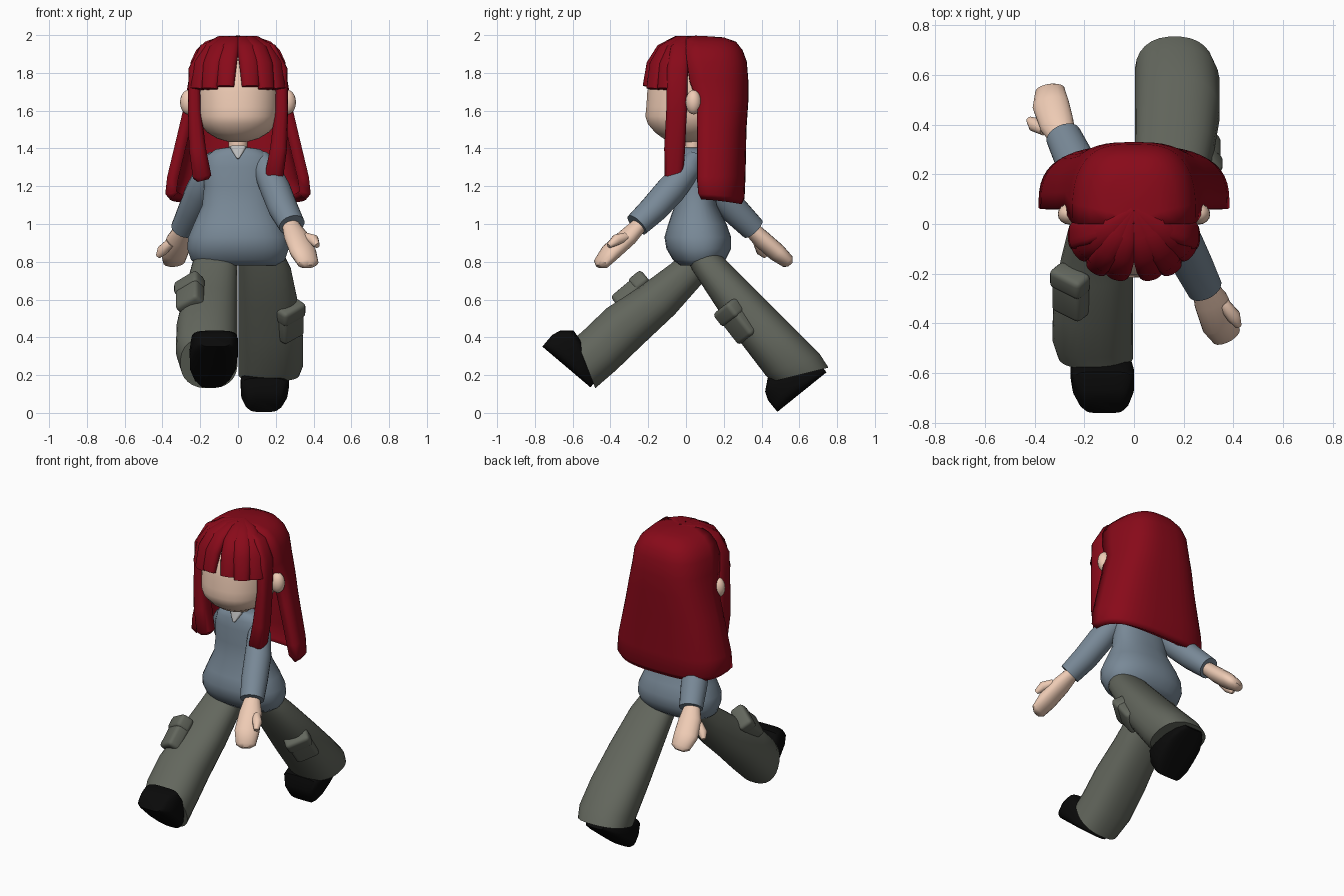
import bpy, bmesh, math
from mathutils import Vector as V, Matrix

if "Cube" in bpy.data.objects:
    bpy.data.objects.remove(bpy.data.objects["Cube"])


def mat(name, *rgb):
    m = bpy.data.materials.new(name)
    m.diffuse_color = (*rgb, 1)
    m.use_nodes = True
    m.node_tree.nodes["Principled BSDF"].inputs["Base Color"].default_value = m.diffuse_color
    return m


RED = mat("hair_red", .25, .003, .01)
BLUE = mat("shirt_blue", .19, .25, .31)
GREEN = mat("trouser_green", .125, .135, .11)
SKIN = mat("skin", .86, .6, .46)
BLACK = mat("shoe_black", .003, .003, .003)
PALE = mat("collar_pale", .5, .5, .5)


def finish(name, bm, m, angle=45, normals=True):
    if normals:
        bmesh.ops.recalc_face_normals(bm, faces=bm.faces)
    me = bpy.data.meshes.new(name)
    bm.to_mesh(me)
    bm.free()
    ob = bpy.data.objects.new(name, me)
    bpy.context.collection.objects.link(ob)
    me.materials.append(m)
    bpy.context.view_layer.objects.active = ob
    for o in bpy.context.selected_objects:
        o.select_set(False)
    ob.select_set(True)
    bpy.ops.object.shade_smooth_by_angle(angle=math.radians(angle))
    return ob


def ring(c, a, b, e=2, n=24):
    """Superellipse ring around c with half axes a and b."""
    pts = []
    for i in range(n):
        t = math.tau * (i + .5) / n
        k, s = math.cos(t), math.sin(t)
        pts.append(V(c) + V(a) * math.copysign(abs(k) ** (2 / e), k)
                   + V(b) * math.copysign(abs(s) ** (2 / e), s))
    return pts


def loft(name, rings, m, angle=45):
    bm = bmesh.new()
    rows = [[bm.verts.new(p) for p in r] for r in rings]
    n = len(rows[0])
    for r, q in zip(rows, rows[1:]):
        for i in range(n):
            bm.faces.new((r[i], r[(i + 1) % n], q[(i + 1) % n], q[i]))
    bm.faces.new(rows[0])
    bm.faces.new(rows[-1])
    return finish(name, bm, m, angle)


def stack(name, levels, m, e=2):
    """Levels of (z, half width, front y, back y)."""
    return loft(name, [ring((0, (f + b) / 2, z), (w, 0, 0), (0, (b - f) / 2, 0), e, 32)
                       for z, w, f, b in levels], m)


def strand(name, pts, widths, thicks, side, m, e=2, n=16):
    """Sweep along pts; widths lie along the side vector."""
    pts, rings = [V(p) for p in pts], []
    for i, p in enumerate(pts):
        d = (pts[min(i + 1, len(pts) - 1)] - pts[max(i - 1, 0)]).normalized()
        s = V(side).normalized()
        s = (s - d * s.dot(d)).normalized()
        rings.append(ring(p, s * widths[i], d.cross(s) * thicks[i], e, n))
    return loft(name, rings, m)


def ball(name, loc, r, m):
    bm = bmesh.new()
    bmesh.ops.create_uvsphere(bm, u_segments=16, v_segments=10, radius=1,
                              matrix=Matrix.Translation(loc) @ Matrix.Diagonal((*r, 1)))
    return finish(name, bm, m)


# Shirt, collar and neck
stack("shirt", [(.78, .21, -.03, .17), (.81, .25, -.07, .21), (.87, .27, -.105, .24),
                (.93, .265, -.115, .24), (1.0, .235, -.095, .215), (1.1, .19, -.06, .165),
                (1.2, .18, -.05, .15), (1.3, .18, -.045, .135), (1.36, .165, -.035, .12),
                (1.395, .12, -.02, .1), (1.405, .06, -.01, .08)], BLUE, 2.3)
strand("collar", [(0, -.038, 1.345), (0, -.028, 1.38), (0, -.015, 1.41)],
       [.006, .028, .045], [.012] * 3, (1, 0, 0), PALE, 4)
stack("neck", [(1.36, .05, -.01, .08), (1.48, .05, -.01, .08)], SKIN)

# Head and ears
stack("head", [(1.435, .05, -.06, .08), (1.452, .11, -.12, .13), (1.485, .165, -.165, .18),
               (1.53, .203, -.203, .215), (1.57, .215, -.216, .24), (1.62, .22, -.211, .25),
               (1.7, .222, -.206, .26), (1.78, .22, -.19, .26), (1.87, .195, -.14, .24),
               (1.93, .13, -.07, .18), (1.95, .06, -.02, .1)], SKIN, 2.2)
for s, n in ((-1, "right"), (1, "left")):
    ball(n + "_ear", (s * .262, .04, 1.645), (.045, .042, .065), SKIN)

# Back hair: open U-shaped shell
levels = [(1.13, .36, .08, .295), (1.16, .385, .065, .31), (1.25, .375, .06, .315),
          (1.5, .315, .06, .32), (1.65, .28, .06, .33), (1.76, .262, .02, .33),
          (1.86, .25, .005, .322), (1.92, .222, 0, .3), (1.965, .175, 0, .265),
          (1.988, .11, 0, .2), (1.995, .03, 0, .1)]
bm = bmesh.new()
rows = []
for z, w, f, b in levels:
    row = []
    for i in range(25):
        t = math.pi * i / 24
        k, s = math.cos(t), max(math.sin(t), 0)
        x = w * math.copysign(abs(k) ** .68, k)
        dip = .025 * s if z < 1.2 else 0
        row.append(bm.verts.new((x, f + (b - f) * s ** .68, z - dip)))
    rows.append(row)
for r, q in zip(rows, rows[1:]):
    for i in range(24):
        bm.faces.new((r[i], r[i + 1], q[i + 1], q[i]))
bm.faces.new(rows[-1])
hair = finish("back_hair", bm, RED, normals=False)
mod = hair.modifiers.new("thickness", 'SOLIDIFY')
mod.thickness = .06

# Fringe locks and long side locks
for s, n in ((-1, "right"), (1, "left")):
    for j, (ex, ey) in enumerate([(.067, -.2), (.15, -.175), (.215, -.11)]):
        path = [(s * ex * k, .06 + (ey - .06) * k, z) for k, z in
                ((.02, 1.982), (.42, 1.972), (.72, 1.925), (.9, 1.845), (1, 1.715 + .012 * (j == 0)))]
        strand(f"{n}_fringe_{j + 1}", path, [.02, .045, .054, .054, .047],
               [.015, .024, .03, .034, .028], (ey - .06, -s * ex, 0), RED, 2.2)
    strand(n + "_side_lock",
           [(s * x, y, z) for x, y, z in ((.09, -.01, 1.965), (.18, -.03, 1.93), (.23, -.045, 1.82),
                                          (.23, -.05, 1.6), (.215, -.06, 1.4), (.19, -.065, 1.25),
                                          (.185, -.065, 1.23))],
           [.03, .05, .056, .055, .056, .05, .03], [.02, .025, .032, .036, .045, .05, .03],
           (0, 1, 0), RED, 3)


# Sleeves and hands
def arm(n, sleeve, hand, thumb, side):
    strand(n + "_sleeve", sleeve, [.04, .07, .08, .08, .072], [.04, .07, .08, .075, .066], side, BLUE, n=20)
    strand(n + "_hand", hand, [.045, .07, .075, .06, .03], [.04, .048, .048, .036, .015], side, SKIN)
    strand(n + "_thumb", thumb, [.025, .03, .014], [.025, .03, .014], side, SKIN, n=10)


arm("left", [(.12, .05, 1.36), (.15, .01, 1.29), (.2, -.08, 1.18), (.24, -.17, 1.08), (.285, -.26, .995)],
    [(.275, -.24, 1.0), (.31, -.31, .93), (.345, -.4, .85), (.372, -.45, .79), (.378, -.46, .775)],
    [(.36, -.32, .93), (.4, -.37, .915), (.42, -.41, .885)], (.89, .46, 0))
arm("right", [(-.12, .05, 1.36), (-.15, .08, 1.29), (-.2, .17, 1.17), (-.24, .26, 1.07), (-.285, .355, .975)],
    [(-.28, .33, .99), (-.31, .4, .92), (-.335, .48, .85), (-.338, .54, .8), (-.338, .553, .785)],
    [(-.36, .38, .9), (-.4, .4, .86), (-.422, .42, .83)], (1, .3, 0))


# Trouser legs: sections of (edge A y z, edge B y z, outer x)
def leg(name, s, sections):
    rings = []
    for ay, az, by, bz, out in sections:
        rings.append(ring((s * (out + .003) / 2, (ay + by) / 2, (az + bz) / 2), (s * (out - .003) / 2, 0, 0),
                          (0, (by - ay) / 2, (bz - az) / 2), 2.35, 28))
    loft(name, rings, GREEN)


leg("right_trouser_leg", -1, [(0, .86, .17, .81, .23), (-.08, .79, .09, .69, .255),
                              (-.25, .665, -.06, .52, .295), (-.42, .555, -.23, .36, .325),
                              (-.54, .44, -.37, .225, .33), (-.585, .4, -.48, .13, .305)])
leg("left_trouser_leg", 1, [(0, .83, .16, .86, .24), (.03, .76, .25, .77, .28),
                            (.16, .56, .43, .59, .32), (.29, .37, .59, .43, .345),
                            (.42, .2, .71, .31, .345), (.455, .165, .755, .24, .325)])


# Shoes: heel point and toe direction in the side plane
def shoe(name, cx, heel, fy, fz, lean):
    f, u = V((0, fy, fz)), V((0, -fz, fy))
    u = u if u.z > 0 else -u
    rings = []
    for t, h, w in ((.008, .045, .06), (.05, .065, .095), (.12, .1, .122), (.2, .155, .128),
                    (.27, .172, .124), (.325, .125, .1), (.342, .08, .078)):
        rings.append(ring(V((cx + lean * t, *heel)) + f * t + u * h / 2, (w, 0, 0), u * h / 2, 4, 28))
    loft(name, rings, BLACK)


shoe("right_shoe", -.14, (-.5, .13), -.763, .646, .06)
shoe("left_shoe", .15, (.75, .22), -.778, -.628, -.04)


# Cargo pockets with flaps
def pocket(n, loc, swing, turn):
    base = (Matrix.Translation(loc) @ Matrix.Rotation(math.radians(swing), 4, 'X')
            @ Matrix.Rotation(math.radians(turn), 4, 'Z'))
    for part, off, size in (("pocket", (0, .005, -.01), (.145, .085, .2)),
                            ("pocket_flap", (0, 0, .06), (.155, .09, .09))):
        bm = bmesh.new()
        bmesh.ops.create_cube(bm, size=1, matrix=base @ Matrix.Translation(off) @ Matrix.Diagonal((*size, 1)))
        bmesh.ops.bevel(bm, geom=bm.edges[:], offset=.022, segments=3, affect='EDGES', profile=.5)
        finish(f"{n}_{part}", bm, GREEN)


pocket("right", (-.258, -.275, .635), -50, -38)
pocket("left", (.278, .265, .485), 38, 42)
